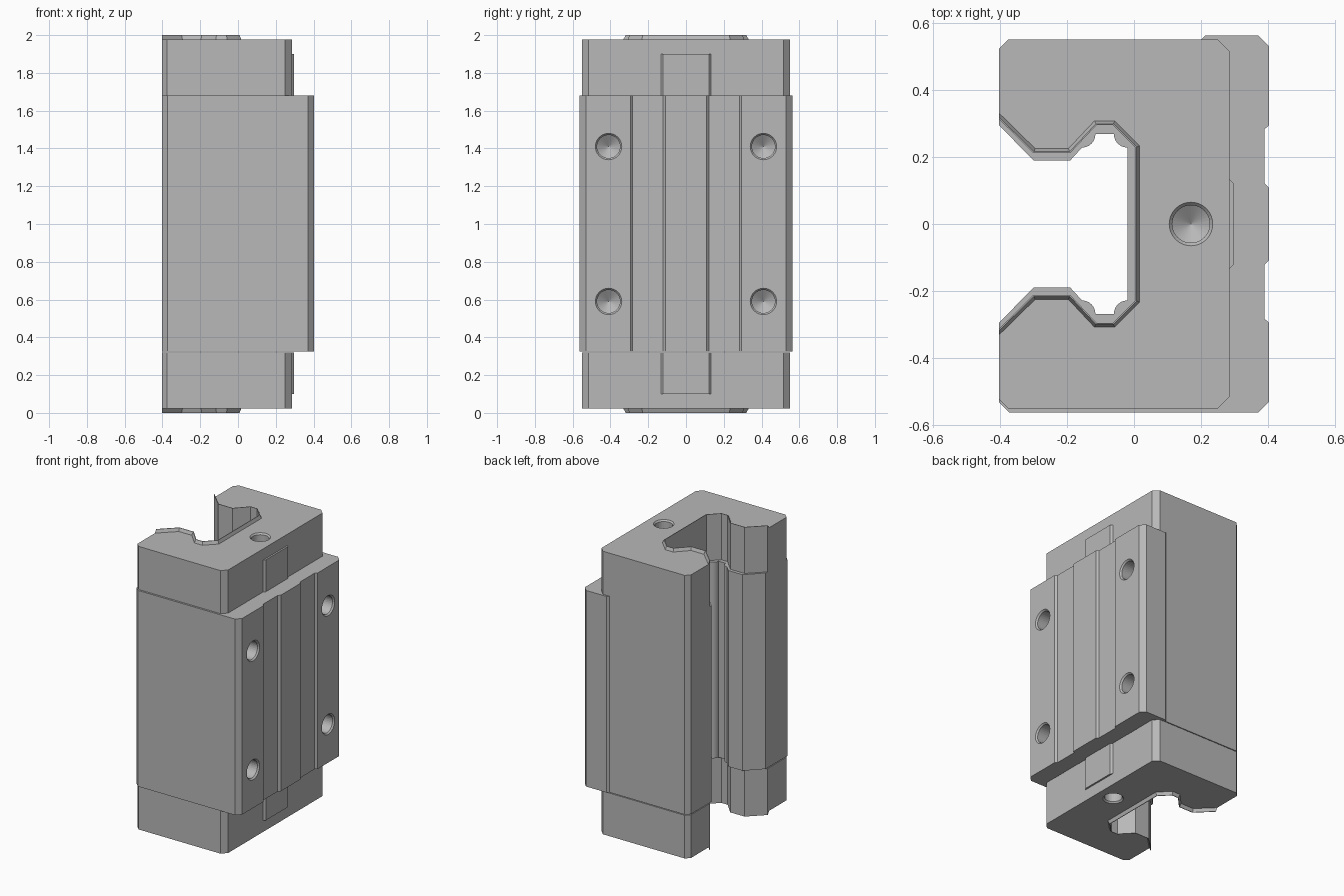
import bpy, bmesh, math
from mathutils import Vector

cube = bpy.data.objects.get("Cube")
if cube:
    bpy.data.objects.remove(cube, do_unlink=True)

grey = bpy.data.materials.new("machined grey")
grey.use_nodes = True
COLOUR = (0.48, 0.48, 0.48, 1)
grey.diffuse_color = COLOUR
grey.node_tree.nodes["Principled BSDF"].inputs["Base Color"].default_value = COLOUR


def make_object(name, bm):
    bmesh.ops.recalc_face_normals(bm, faces=bm.faces)
    mesh = bpy.data.meshes.new(name)
    bm.to_mesh(mesh)
    bm.free()
    mesh.materials.append(grey)
    ob = bpy.data.objects.new(name, mesh)
    bpy.context.collection.objects.link(ob)
    return ob


def prism(name, base, z0, z1, top=None):
    """Loft a plan outline from z0 to z1, optionally to a second outline."""
    bm = bmesh.new()
    low = [bm.verts.new((x, y, z0)) for x, y in base]
    high = [bm.verts.new((x, y, z1)) for x, y in (top or base)]
    bm.faces.new(low)
    bm.faces.new(high)
    n = len(low)
    for i in range(n):
        j = (i + 1) % n
        bm.faces.new((low[i], low[j], high[j], high[i]))
    return make_object(name, bm)


def mirrored(half):
    """Continue a half outline on the -y side."""
    return half + [(x, -y) for x, y in reversed(half)]


def offset(path, d):
    """Shift an open path to its left by d, keeping its ends on their x."""
    pts = [Vector(p) for p in path]
    out = []
    for i, p in enumerate(pts):
        a = (p - pts[max(i - 1, 0)]).normalized()
        b = (pts[min(i + 1, len(pts) - 1)] - p).normalized()
        if i in (0, len(pts) - 1):
            t = a + b
            out.append((p.x, p.y + d / t.x))
            continue
        na, nb = Vector((-a.y, a.x)), Vector((-b.y, b.x))
        m = (na + nb).normalized()
        q = p + m * d / m.dot(na)
        out.append((q.x, q.y))
    return out


def drill(target, x, y, z, direction, radius, depth):
    """Blind hole with a chamfered mouth and a conical bottom."""
    rings = [(0.02, radius + 0.002), (0, radius + 0.002), (-0.01, radius - 0.007),
             (-depth, radius - 0.007)]
    bm = bmesh.new()
    loops = []
    for h, r in rings:
        loops.append([bm.verts.new((r * math.cos(a), r * math.sin(a), h))
                      for a in (math.tau * k / 32 for k in range(32))])
    tip = bm.verts.new((0, 0, -depth - radius * 0.6))
    bm.faces.new(loops[0])
    for k in range(32):
        j = (k + 1) % 32
        for a, b in zip(loops, loops[1:]):
            bm.faces.new((a[k], a[j], b[j], b[k]))
        bm.faces.new((loops[-1][k], loops[-1][j], tip))
    cutter = make_object("hole_cutter", bm)
    cutter.rotation_euler = Vector(direction).to_track_quat('Z', 'Y').to_euler()
    cutter.location = (x, y, z)
    cutter.hide_render = True
    cutter.hide_viewport = True
    cutter.display_type = 'WIRE'
    mod = target.modifiers.new("hole", 'BOOLEAN')
    mod.object = cutter
    mod.operation = 'DIFFERENCE'
    mod.solver = 'EXACT'


def smooth(obs):
    bpy.ops.object.select_all(action='DESELECT')
    for ob in obs:
        ob.select_set(True)
    bpy.context.view_layer.objects.active = obs[0]
    bpy.ops.object.shade_smooth_by_angle(angle=math.radians(25))


# Rail channel outline through the end parts
channel = mirrored([(-0.403, 0.313), (-0.3, 0.212), (-0.19, 0.212),
                    (-0.112, 0.295), (-0.063, 0.295), (0.004, 0.228)])

# Carriage block, with rounded ball tracks in the channel
R = 0.04
bead_a = [(-0.155 + R * math.sin(a), 0.268 - R * math.cos(a))
          for a in (math.pi / 2 * k / 6 for k in range(7))]
bead_b = [(-0.02 - R * math.cos(a), 0.268 - R * math.sin(a))
          for a in (math.pi / 2 * k / 6 for k in range(7))]
bore = mirrored([(-0.403, 0.295), (-0.3, 0.19), (-0.19, 0.19)] + bead_a + bead_b)
face = mirrored([(0.37, 0.563), (0.403, 0.53), (0.403, 0.295), (0.389, 0.282),
                 (0.389, 0.122), (0.403, 0.108)])
outer = ([(-0.403, 0.522), (-0.375, 0.55), (0.2, 0.55), (0.213, 0.563)] + face
         + [(-0.372, -0.563), (-0.403, -0.532)])
block = prism("carriage_block", outer + bore[::-1], 0.325, 1.68)
for y in (-0.41, 0.41):
    for z in (0.59, 1.41):
        drill(block, 0.403, y, z, (1, 0, 0), 0.068, 0.16)

# End parts, the same at both ends
cap_outer = mirrored([(-0.403, 0.522), (-0.375, 0.55), (0.25, 0.55), (0.285, 0.515)])
cap = cap_outer + channel[::-1]
lip_base = channel + offset(channel, 0.013)[::-1]
lip_top = channel + offset(channel, 0.004)[::-1]
plate = mirrored([(0.28, 0.133), (0.285, 0.133), (0.297, 0.121)])
parts = [block]
for end, s in (("bottom", -1), ("top", 1)):
    def level(z):
        return 1 + s * (z - 1)
    parts.append(prism(end + "_end_cap", cap, level(1.68), level(1.9)))
    seal = prism(end + "_end_seal", cap, level(1.9), level(1.978))
    drill(seal, 0.17, 0, level(1.978), (0, 0, s), 0.063, 0.12)
    drill(parts[-1], 0.17, 0, level(1.978), (0, 0, s), 0.063, 0.12)
    parts.append(seal)
    parts.append(prism(end + "_seal_lip", lip_base, level(1.978), level(2), lip_top))
    parts.append(prism(end + "_cover_plate", plate, level(1.68), level(1.9)))

smooth(parts)
